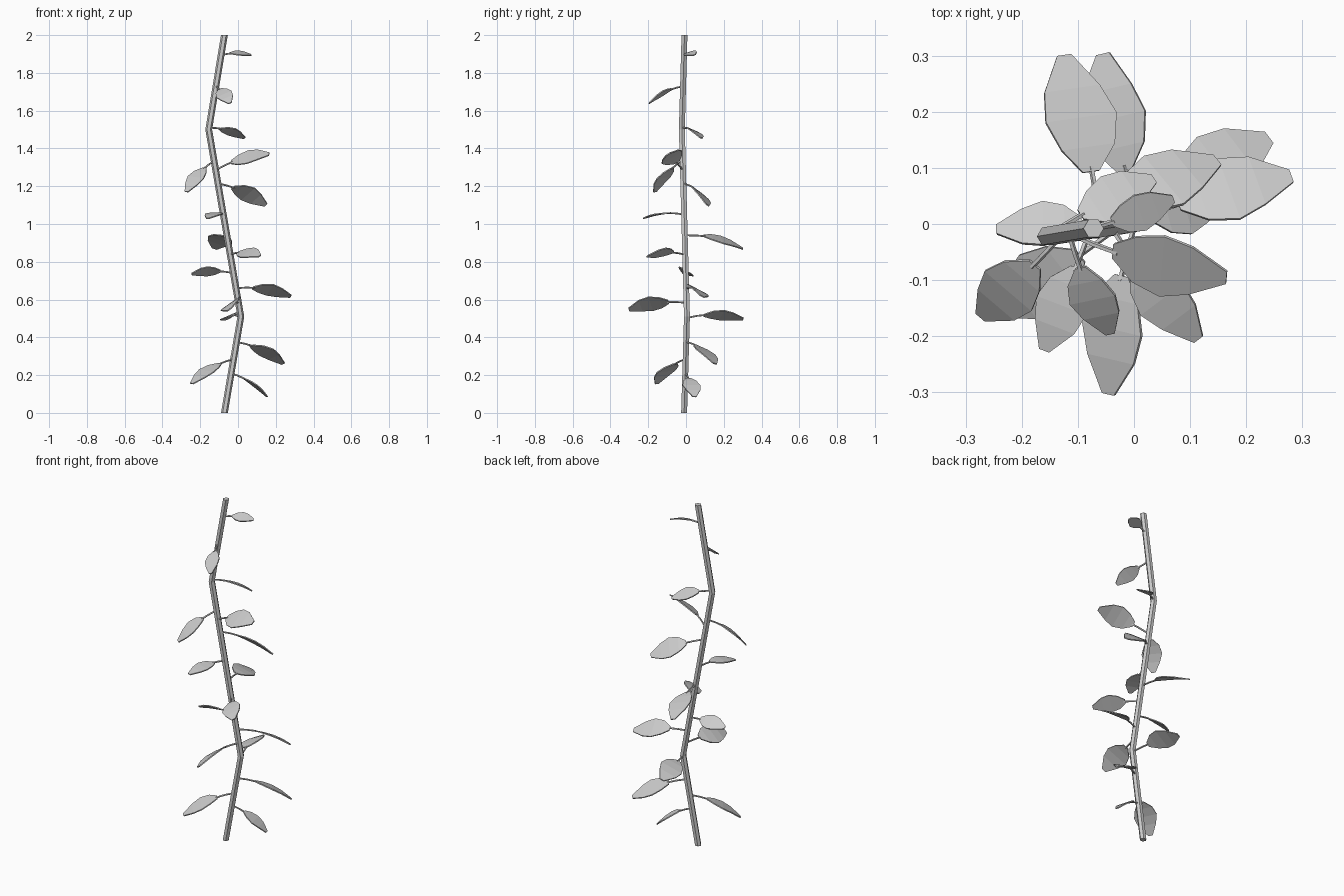
import bpy
import bmesh
import math
from mathutils import Vector, Matrix

cube = bpy.data.objects.get("Cube")
if cube:
    bpy.data.objects.remove(cube)

grey = bpy.data.materials.new("plain_grey")
grey.use_nodes = True
COLOUR = (0.6, 0.6, 0.6, 1)
grey.diffuse_color = COLOUR
grey.node_tree.nodes["Principled BSDF"].inputs["Base Color"].default_value = COLOUR

STEM = [Vector(p) for p in ((-.072, -.01, 0), (.015, .005, .51), (-.155, -.022, 1.5), (-.072, -.008, 2))]
# blade outline: fraction along the blade, right and left half width
OUTLINE = ((0, .06, .08), (.2, .23, .22), (.45, .3, .3), (.7, .22, .25), (1, .06, .06))


def finish(name, bm):
    bmesh.ops.recalc_face_normals(bm, faces=bm.faces)
    mesh = bpy.data.meshes.new(name)
    bm.to_mesh(mesh)
    bm.free()
    mesh.materials.append(grey)
    obj = bpy.data.objects.new(name, mesh)
    bpy.context.collection.objects.link(obj)
    return obj


def tube(name, points, radius, sides, across=None):
    """Skin a path with rings; rings lie flat unless an axis is given."""
    turn = across.to_track_quat('Z', 'Y').to_matrix() if across else Matrix.Identity(3)
    bm = bmesh.new()
    rings = []
    for p in points:
        angles = [math.tau * i / sides for i in range(sides)]
        rings.append([bm.verts.new(p + turn @ Vector((math.cos(a), math.sin(a), 0)) * radius) for a in angles])
    for low, high in zip(rings, rings[1:]):
        for i in range(sides):
            j = (i + 1) % sides
            bm.faces.new((low[i], low[j], high[j], high[i]))
    bm.faces.new(rings[0])
    bm.faces.new(rings[-1])
    return finish(name, bm)


def stem_at(z):
    for a, b in zip(STEM, STEM[1:]):
        if z <= b.z:
            return a.lerp(b, (z - a.z) / (b.z - a.z))


def leaf(number, base_z, tip, roll):
    """A thin arched blade on a short stalk; positive roll lifts its right side."""
    base = stem_at(base_z)
    span = Vector(tip) - base
    along = span.normalized()
    level = along.cross(Vector((0, 0, 1))).normalized()
    angle = math.radians(roll)
    side = level * math.cos(angle) + level.cross(along) * math.sin(angle)
    normal = side.cross(along)
    length = span.length

    def spine(t):
        return base + span * t + normal * (.28 * length * t * (1 - t))

    start = .31
    blade = length * (1 - start)
    bm = bmesh.new()
    rows = []
    for t, right, left in OUTLINE:
        p = spine(start + (1 - start) * t)
        rows.append((bm.verts.new(p + side * right * blade), bm.verts.new(p - side * left * blade)))
    for (a, b), (c, d) in zip(rows, rows[1:]):
        bm.faces.new((a, b, d, c))
    obj = finish(f"leaf_blade_{number}", bm)
    solid = obj.modifiers.new("thickness", 'SOLIDIFY')
    solid.thickness = .006
    solid.offset = 0
    end = spine(start + .03)
    tube(f"leaf_stalk_{number}", (base, spine(.18), end), .005, 5, end - base)


# stem
tube("stem", STEM, .018, 6)

# leaves from top to bottom: height on stem, tip, roll in degrees
LEAVES = (
    (1.893, (.07, .045, 1.895), -20),
    (1.73, (-.042, -.195, 1.64), -25),
    (1.51, (.035, .08, 1.455), 20),
    (1.335, (-.273, -.165, 1.17), 7),
    (1.285, (.165, -.095, 1.37), -34),
    (1.215, (.148, .113, 1.1), 32),
    (1.05, (-.16, -.225, 1.03), 0),
    (.94, (-.125, .3, .87), -18),
    (.838, (.115, -.205, .83), -28),
    (.74, (-.245, -.01, .735), -32),
    (.66, (.28, .085, .617), 26),
    (.583, (-.045, -.303, .547), -34),
    (.503, (-.055, .303, .497), 23),
    (.375, (.24, .153, .26), 15),
    (.285, (-.245, -.155, .155), 7),
    (.21, (.155, .045, .085), 1),
)
for n, (base_z, tip, roll) in enumerate(LEAVES, 1):
    leaf(n, base_z, tip, roll)
